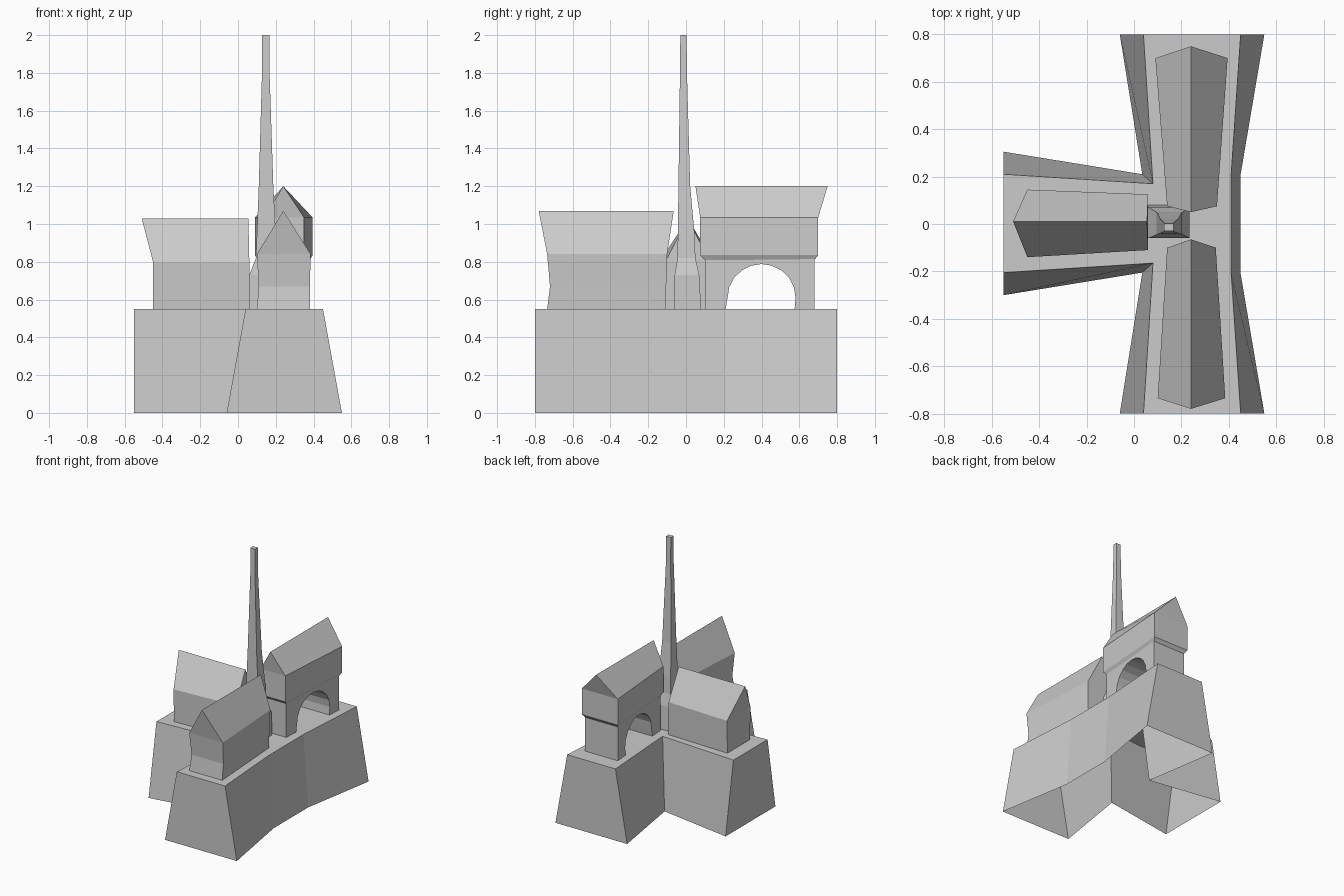
import bpy, bmesh, math

if "Cube" in bpy.data.objects:
    bpy.data.objects.remove(bpy.data.objects["Cube"])


def finish(name, bm):
    bmesh.ops.recalc_face_normals(bm, faces=bm.faces)
    me = bpy.data.meshes.new(name)
    bm.to_mesh(me)
    bm.free()
    ob = bpy.data.objects.new(name, me)
    bpy.context.collection.objects.link(ob)
    return ob


def skin(bm, rings):
    """Bridge stacked vertex rings with quads."""
    for a, b in zip(rings, rings[1:]):
        for i in range(len(a)):
            j = (i + 1) % len(a)
            bm.faces.new((a[i], a[j], b[j], b[i]))


def loft(name, sections, cap_bottom=False):
    """sections: list of (z, [(x, y), ...]); capped on top."""
    bm = bmesh.new()
    rings = [[bm.verts.new((x, y, z)) for x, y in pts] for z, pts in sections]
    skin(bm, rings)
    bm.faces.new(rings[-1])
    if cap_bottom:
        bm.faces.new(rings[0])
    return finish(name, bm)


def house(name, levels, ridge, place, cap_bottom=False):
    """levels: (z, u0, u1, v range at u0, v range at u1); ridge: (z, u0, u1, v)."""
    bm = bmesh.new()
    rings = []
    for z, u0, u1, (a, b), (c, d) in levels:
        pts = [(u0, a), (u1, c), (u1, d), (u0, b)]
        rings.append([bm.verts.new((*place(u, v), z)) for u, v in pts])
    skin(bm, rings)
    z, u0, u1, v = ridge
    r0 = bm.verts.new((*place(u0, v), z))
    r1 = bm.verts.new((*place(u1, v), z))
    a, b, c, d = rings[-1]
    for f in ((a, b, r1, r0), (c, d, r0, r1), (b, c, r1), (d, a, r0)):
        bm.faces.new(f)
    if cap_bottom:
        bm.faces.new(rings[0])
    return finish(name, bm)


along_x = lambda u, v: (u, v)
along_y = lambda u, v: (v, u)

# T-shaped plinth with sloping sides, open underneath
loft("plinth", [
    (0.0, [(0.55, -0.8), (0.45, -0.21), (0.45, 0.21), (0.55, 0.8), (-0.06, 0.8),
           (0.035, 0.21), (-0.55, 0.305), (-0.55, -0.3), (0.035, -0.205), (-0.06, -0.8)]),
    (0.55, [(0.45, -0.8), (0.41, -0.21), (0.41, 0.21), (0.45, 0.8), (0.04, 0.8),
            (0.08, 0.17), (-0.55, 0.21), (-0.55, -0.205), (0.08, -0.165), (0.04, -0.8)]),
])

# front hall
house("front_hall", [
    (0.55, -0.735, -0.11, (0.10, 0.38), (0.14, 0.34)),
    (0.67, -0.72, -0.105, (0.11, 0.38), (0.145, 0.34)),
    (0.84, -0.735, -0.10, (0.10, 0.385), (0.14, 0.345)),
], (1.07, -0.78, -0.065, 0.24), along_y)

# side hall
house("side_hall", [
    (0.55, -0.45, 0.06, (-0.135, 0.14), (-0.11, 0.125)),
    (0.80, -0.45, 0.06, (-0.14, 0.145), (-0.11, 0.125)),
], (1.03, -0.51, 0.055, 0.01), along_x)

# upper storey over the archway
house("gate_upper", [
    (0.81, 0.10, 0.68, (0.15, 0.34), (0.105, 0.38)),
    (0.835, 0.075, 0.70, (0.14, 0.35), (0.09, 0.395)),
    (1.035, 0.075, 0.70, (0.14, 0.35), (0.09, 0.395)),
], (1.20, 0.05, 0.75, 0.24), along_y)

# archway: side profile with round opening, tapering in width
N = 10
arch = [(0.21, 0.55)]
for i in range(N + 1):
    t = math.pi * (1 - i / N)
    arch.append((0.40 + 0.18 * math.cos(t), 0.61 + 0.178 * math.sin(t)))
arch.append((0.575, 0.55))
profile = [(0.10, 0.55)] + arch + [(0.68, 0.55), (0.68, 0.815), (0.10, 0.815)]
bm = bmesh.new()
sides = []
for s in (-1, 1):
    sides.append([bm.verts.new((0.243 + s * (0.096 + 0.043 * (y - 0.10) / 0.58), y, z))
                  for y, z in profile])
skin(bm, sides)
for side in sides:
    bm.faces.new(side)
finish("gate_archway", bm)


# central spire on a small square tower
def rect(x0, x1, y0, y1):
    return [(x0, y0), (x1, y0), (x1, y1), (x0, y1)]


loft("spire", [
    (0.55, rect(0.06, 0.235, -0.06, 0.08)),
    (0.73, rect(0.06, 0.235, -0.06, 0.07)),
    (0.82, rect(0.095, 0.205, -0.045, 0.05)),
    (0.95, rect(0.10, 0.20, -0.043, 0.045)),
    (1.20, rect(0.11, 0.187, -0.04, 0.022)),
    (1.80, rect(0.127, 0.167, -0.032, 0.005)),
    (2.00, rect(0.127, 0.167, -0.03, 0.003)),
])
